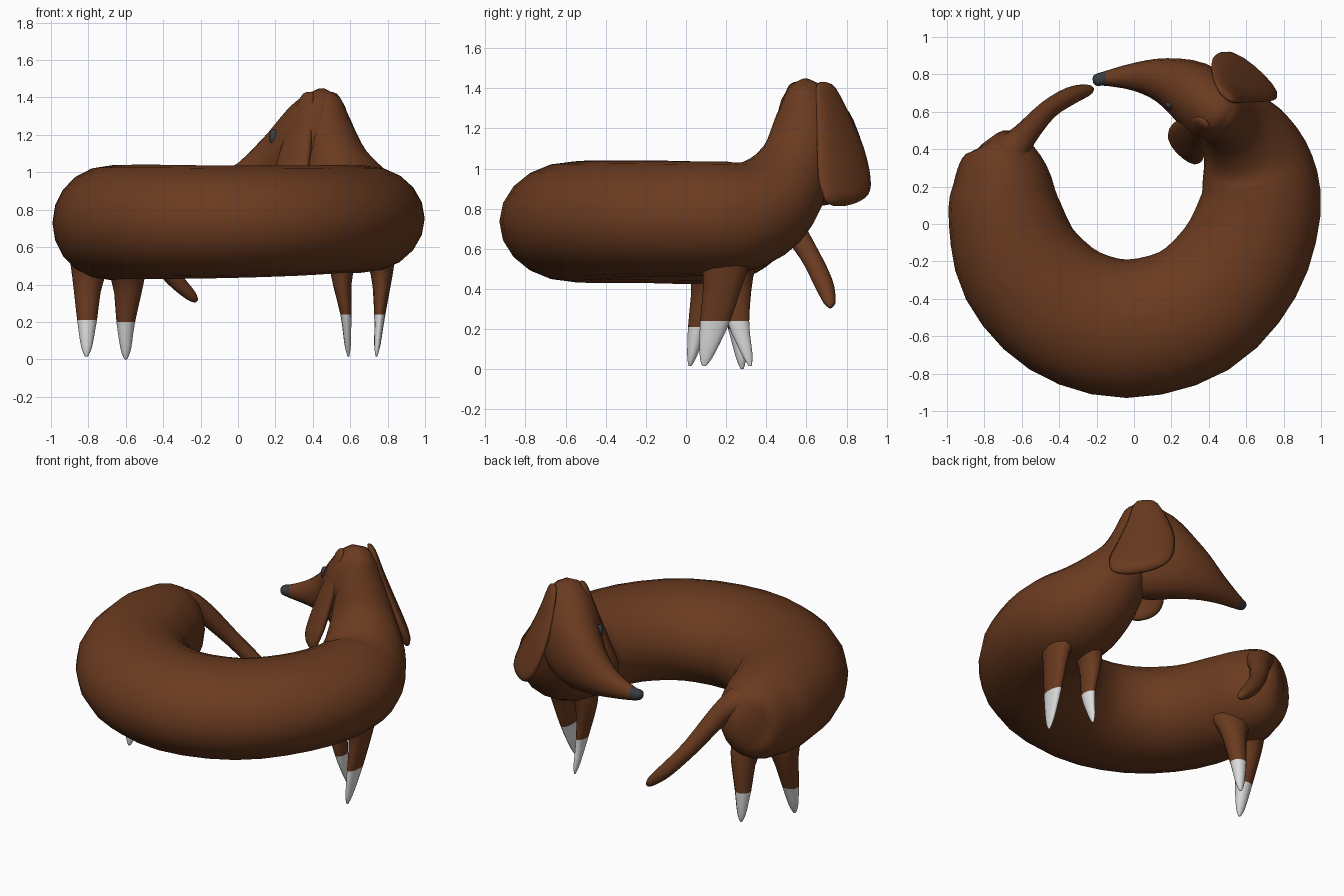
import bpy
import bmesh
import math
from mathutils import Vector

if "Cube" in bpy.data.objects:
    bpy.data.objects.remove(bpy.data.objects["Cube"], do_unlink=True)


def material(name, rgb):
    m = bpy.data.materials.new(name)
    m.use_nodes = True
    m.diffuse_color = (*rgb, 1)
    m.node_tree.nodes["Principled BSDF"].inputs["Base Color"].default_value = (*rgb, 1)
    return m


BROWN = material("brown fur", (0.145, 0.043, 0.014))
WHITE = material("white sock", (0.72, 0.72, 0.72))
DARK = material("dark nose and eye", (0.04, 0.045, 0.052))
UP = Vector((0, 0, 1))


# Frames: each turns a path tangent into the two axes of a cross-section
def tube_frame(t):
    side = Vector((t.y, -t.x, 0)).normalized()
    return side, side.cross(t)


def upright_frame(t):
    return Vector((t.y, -t.x, 0)).normalized(), UP


def level_frame(t):
    return Vector((1, 0, 0)), Vector((0, 1, 0))


def smooth_sections(sections, steps):
    """Catmull-Rom interpolation through sections of (x, y, z, a, b)."""
    p = [Vector(s) for s in sections]
    p = [2 * p[0] - p[1]] + p + [2 * p[-1] - p[-2]]
    out = []
    for p0, p1, p2, p3 in zip(p, p[1:], p[2:], p[3:]):
        for i in range(steps):
            t = i / steps
            out.append(0.5 * (2 * p1 + (p2 - p0) * t + (2 * p0 - 5 * p1 + 4 * p2 - p3) * t * t
                              + (3 * p1 - p0 - 3 * p2 + p3) * t ** 3))
    return out + [p[-2]]


def loft(name, sections, frame=tube_frame, sides=16, steps=3, second=None, rule=None):
    """Skin elliptical cross-sections; faces matching the rule get the second colour."""
    secs = smooth_sections(sections, steps)
    centres = [Vector(s[:3]) for s in secs]
    bm = bmesh.new()
    rings = []
    for i, s in enumerate(secs):
        tangent = (centres[min(i + 1, len(secs) - 1)] - centres[max(i - 1, 0)]).normalized()
        u, v = frame(tangent)
        ring = []
        for k in range(sides):
            ang = 2 * math.pi * k / sides
            offset = u * (math.cos(ang) * s[3]) + v * (math.sin(ang) * s[4])
            ring.append(bm.verts.new(centres[i] + offset))
        rings.append(ring)
    for r, q in zip(rings, rings[1:]):
        for k in range(sides):
            j = (k + 1) % sides
            bm.faces.new((r[k], r[j], q[j], q[k]))
    bm.faces.new(rings[0])
    bm.faces.new(rings[-1])
    bmesh.ops.recalc_face_normals(bm, faces=bm.faces)
    for f in bm.faces:
        f.smooth = True
        if rule and rule(f.calc_center_median()):
            f.material_index = 1
    mesh = bpy.data.meshes.new(name)
    bm.to_mesh(mesh)
    bm.free()
    mesh.materials.append(BROWN)
    if second:
        mesh.materials.append(second)
    ob = bpy.data.objects.new(name, mesh)
    bpy.context.collection.objects.link(ob)
    return ob


# Curled body, from rump round the front and up the neck
loft("body", [
    (-0.775, 0.455, 0.73, 0.05, 0.06),
    (-0.76, 0.43, 0.73, 0.15, 0.18),
    (-0.735, 0.35, 0.73, 0.215, 0.25),
    (-0.708, 0.22, 0.73, 0.268, 0.285),
    (-0.69, 0.05, 0.73, 0.305, 0.305),
    (-0.60, -0.23, 0.735, 0.345, 0.305),
    (-0.37, -0.465, 0.735, 0.365, 0.305),
    (-0.04, -0.56, 0.735, 0.37, 0.30),
    (0.32, -0.465, 0.742, 0.365, 0.295),
    (0.565, -0.21, 0.75, 0.35, 0.288),
    (0.675, 0.09, 0.75, 0.325, 0.285),
    (0.66, 0.30, 0.77, 0.30, 0.275),
    (0.605, 0.45, 0.87, 0.25, 0.235),
    (0.525, 0.55, 1.05, 0.185, 0.17),
    (0.475, 0.585, 1.25, 0.14, 0.13),
    (0.465, 0.595, 1.38, 0.09, 0.09),
    (0.46, 0.60, 1.43, 0.03, 0.03),
], sides=20)

# Head tapering to a dark nose
loft("head", [
    (-0.22, 0.765, 0.92, 0.012, 0.012),
    (-0.205, 0.768, 0.92, 0.03, 0.03),
    (-0.15, 0.778, 0.922, 0.04, 0.045),
    (0.0, 0.787, 0.955, 0.075, 0.095),
    (0.15, 0.77, 1.02, 0.12, 0.18),
    (0.3, 0.71, 1.09, 0.17, 0.27),
    (0.43, 0.61, 1.13, 0.185, 0.317),
    (0.50, 0.55, 1.14, 0.15, 0.275),
    (0.54, 0.51, 1.11, 0.085, 0.16),
    (0.555, 0.495, 1.09, 0.03, 0.05),
], frame=upright_frame, second=DARK, rule=lambda c: c.x < -0.15)

# Flat drooping ears, one on each side of the head; the right one is half sunk in the neck
out = Vector((0.68, 0.733, 0))
along = Vector((-0.733, 0.68, 0))
ear_profile = [  # distance from head middle, shift to the nose, height, half width, half thickness
    (0.085, 0.03, 1.43, 0.025, 0.008), (0.10, 0.035, 1.40, 0.07, 0.022),
    (0.14, 0.05, 1.25, 0.125, 0.035), (0.19, 0.045, 1.10, 0.17, 0.042),
    (0.245, 0.015, 0.95, 0.19, 0.044), (0.275, -0.01, 0.87, 0.165, 0.038),
    (0.28, -0.045, 0.83, 0.11, 0.025), (0.28, -0.06, 0.813, 0.04, 0.01)]
for name, sign, width, shift in (("left_ear", 1, 1, 1), ("right_ear", -1, 0.64, 0.5)):
    secs = []
    for w, u, z, a, b in ear_profile:
        p = Vector((0.45, 0.60, z)) + out * (w * sign) + along * (u * shift)
        secs.append((*p, a * width, b))
    loft(name, secs, frame=lambda t: (along, out), sides=14)

# Tail sloping down and round
loft("tail", [
    (-0.71, 0.30, 0.88, 0.10, 0.08),
    (-0.655, 0.39, 0.855, 0.095, 0.085),
    (-0.58, 0.48, 0.775, 0.068, 0.065),
    (-0.46, 0.61, 0.58, 0.052, 0.05),
    (-0.34, 0.685, 0.43, 0.048, 0.045),
    (-0.25, 0.715, 0.34, 0.032, 0.03),
    (-0.22, 0.72, 0.31, 0.01, 0.01),
], sides=12)


# Pointed legs with white socks; the root leans into the body by the given x and y shift
def leg(name, top, sock, tip, top_r, sock_r, lean):
    top, sock, tip = Vector(top), Vector(sock), Vector(tip)
    low = sock.lerp(tip, 0.7)
    end = sock.lerp(tip, 0.95)
    root = top + Vector((*lean, 0.13))
    a, b = sock_r
    loft(name, [
        (*root, top_r[0] * 1.8, top_r[1] * 1.5),
        (*top, *top_r),
        (*sock, a, b),
        (*low, a * 0.58, b * 0.52),
        (*end, a * 0.24, b * 0.22),
        (*tip, 0.005, 0.005),
    ], frame=level_frame, sides=12, second=WHITE, rule=lambda c: c.z < sock.z)


leg("left_front_leg", (0.768, 0.19, 0.46), (0.758, 0.145, 0.24), (0.74, 0.09, 0.015),
    (0.06, 0.105), (0.03, 0.075), (-0.03, 0))
leg("right_front_leg", (0.555, 0.25, 0.46), (0.577, 0.26, 0.24), (0.59, 0.32, 0.015),
    (0.06, 0.085), (0.03, 0.055), (0.05, 0))
leg("left_rear_leg", (-0.59, 0.225, 0.43), (-0.60, 0.26, 0.20), (-0.60, 0.28, 0.0),
    (0.09, 0.08), (0.05, 0.05), (-0.06, -0.08))
leg("right_rear_leg", (-0.80, 0.11, 0.43), (-0.807, 0.06, 0.21), (-0.81, 0.02, 0.015),
    (0.085, 0.085), (0.053, 0.05), (0.05, 0))

# Eye on the inner side of the head
bpy.ops.mesh.primitive_uv_sphere_add(segments=12, ring_count=8, radius=1,
                                     location=(0.192, 0.633, 1.185))
eye = bpy.context.object
eye.name = "eye"
eye.scale = (0.026, 0.022, 0.046)
eye.rotation_euler = (0, math.radians(-8), math.radians(-25))
eye.data.materials.append(DARK)
bpy.ops.object.shade_smooth()
